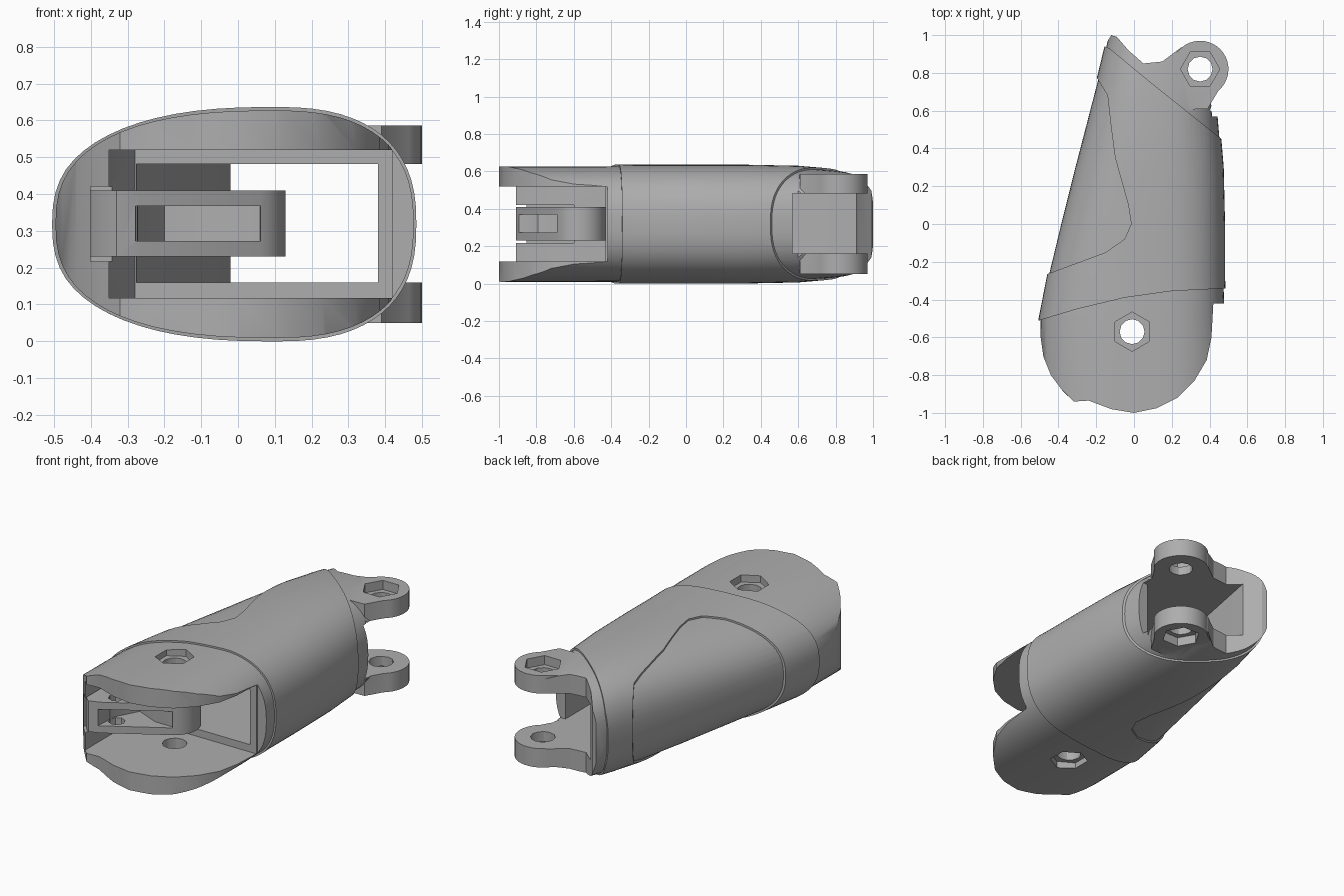
import bpy
import bmesh
from math import cos, sin, pi, radians, copysign

default_cube = bpy.data.objects.get("Cube")
if default_cube:
    bpy.data.objects.remove(default_cube, do_unlink=True)

MID_Z = 0.318
CENTRE_X = 0.1
KNUCKLE = (-0.01, -0.57)
LUG = (0.35, 0.82)

grey = bpy.data.materials.new("plain grey plastic")
grey.use_nodes = True
grey.diffuse_color = (0.42, 0.42, 0.42, 1)
grey.node_tree.nodes["Principled BSDF"].inputs["Base Color"].default_value = grey.diffuse_color


def make_object(name, bm):
    bmesh.ops.recalc_face_normals(bm, faces=bm.faces[:])
    mesh = bpy.data.meshes.new(name)
    bm.to_mesh(mesh)
    bm.free()
    mesh.materials.append(grey)
    obj = bpy.data.objects.new(name, mesh)
    bpy.context.scene.collection.objects.link(obj)
    return obj


def bridge(name, rings):
    """Skin a list of equal rings of points and cap both ends."""
    bm = bmesh.new()
    loops = [[bm.verts.new(p) for p in ring] for ring in rings]
    count = len(loops[0])
    for a, b in zip(loops, loops[1:]):
        for i in range(count):
            j = (i + 1) % count
            bm.faces.new((a[i], a[j], b[j], b[i]))
    bm.faces.new(loops[0])
    bm.faces.new(loops[-1])
    return make_object(name, bm)


def prism(name, outline, low, high):
    return bridge(name, [[(x, y, z) for x, y in outline] for z in (low, high)])


def arc(centre, radius, start, end, steps):
    angles = [radians(start + (end - start) * i / steps) for i in range(steps + 1)]
    return [(centre[0] + radius * cos(a), centre[1] + radius * sin(a)) for a in angles]


def polygon(centre, radius, sides, turn=0):
    return arc(centre, radius, turn, turn + 360, sides)[:-1]


def combine(target, other, operation):
    """Apply a boolean and discard the helper."""
    mod = target.modifiers.new("combine", "BOOLEAN")
    mod.operation = operation
    mod.solver = "EXACT"
    mod.object = other
    bpy.context.view_layer.update()
    graph = bpy.context.evaluated_depsgraph_get()
    mesh = bpy.data.meshes.new_from_object(target.evaluated_get(graph))
    target.modifiers.clear()
    target.data = mesh
    bpy.data.objects.remove(other, do_unlink=True)


def shell(name, grow, steps=64):
    """Rounded solid along y, from sections (y, left, right, half height)."""
    sections = [(-1.1, -0.5, 0.48, 0.309), (-0.5, -0.495, 0.48, 0.309),
                (-0.27, -0.45, 0.472, 0.308), (0, -0.385, 0.472, 0.308),
                (0.3, -0.31, 0.465, 0.308), (0.6, -0.232, 0.44, 0.302),
                (0.8, -0.18, 0.43, 0.285), (1.05, -0.12, 0.43, 0.25)]
    rings = []
    for y, left, right, half in sections:
        ring = []
        for i in range(steps):
            a = 2 * pi * i / steps
            u = copysign(abs(cos(a)) ** 0.8, cos(a))
            v = copysign(abs(sin(a)) ** 0.8, sin(a))
            reach = (right - CENTRE_X if u > 0 else CENTRE_X - left) + grow
            ring.append((CENTRE_X + u * reach, y, MID_Z + v * (half + grow)))
        rings.append(ring)
    return bridge(name, rings)


# Core body trimmed to its plan outline
body = shell("finger_segment_body", 0)
plan = [(-0.6, -0.52), (-0.497, -0.58), (-0.48, -0.7), (-0.44, -0.8), (-0.38, -0.88),
        (-0.32, -0.94), (-0.24, -0.935), (-0.12, -0.98), (0, -1), (0.12, -0.975),
        (0.23, -0.92), (0.32, -0.83), (0.385, -0.72), (0.41, -0.6), (0.42, -0.42),
        (0.6, -0.42), (0.6, 0.58), (0.4, 0.6), (0.45, 0.72), (0.4, 0.95),
        (0.25, 0.935), (0.15, 0.86), (0.05, 0.85), (-0.03, 0.92), (-0.09, 0.99),
        (-0.12, 1), (-0.17, 0.92), (-0.3, 0.85), (-0.6, 0.8)]
combine(body, prism("plan_trim", plan, -1, 2), "INTERSECT")

# Raised sleeve, leaving the side panel sunk
sleeve = shell("sleeve", 0.01)
sleeve_plan = [(-0.6, -0.53), (-0.5, -0.51), (-0.3, -0.45), (-0.05, -0.39), (0.2, -0.355),
               (0.6, -0.335), (0.6, 0.35), (0.45, 0.46), (0.1, 0.74), (-0.13, 0.93),
               (-0.25, 0.98), (-0.3, 0.78), (-0.2, 0.78), (-0.14, 0.68), (-0.12, 0.5),
               (-0.1, 0.35), (-0.03, 0.1), (-0.015, 0), (-0.05, -0.08), (-0.15, -0.15),
               (-0.46, -0.265), (-0.6, -0.3)]
combine(sleeve, prism("sleeve_trim", sleeve_plan, -1, 2), "INTERSECT")
combine(body, sleeve, "UNION")

# Hinge lugs at the back
lug_plan = arc(LUG, 0.15, -50, 140, 20) + [(0.15, 0.86), (0.12, 0.6), (0.39, 0.61)]
combine(body, prism("hinge_lugs", lug_plan, 0.05, 0.586), "UNION")

# Front pocket, its side notch, and the tunnel through to the back slot
pocket = [(-0.35, -1.2), (-0.35, -0.62), (-0.28, -0.43), (0.7, -0.43), (0.7, -1.2)]
combine(body, prism("front_pocket", pocket, 0.117, 0.519), "DIFFERENCE")
notch = [(-0.4, -1.2), (-0.4, -0.6), (-0.3, -0.6), (-0.3, -1.2)]
combine(body, prism("side_notch", notch, 0.217, 0.421), "DIFFERENCE")
tunnel = [(-0.28, -0.45), (0.38, -0.45), (0.38, 0.57), (0.7, 0.57),
          (0.7, 1.2), (-0.02, 1.2), (-0.02, 0.9)]
combine(body, prism("tunnel", tunnel, 0.16, 0.482), "DIFFERENCE")

# Forked anchor reaching from the side wall to the hinge axis
anchor_plan = arc(KNUCKLE, 0.14, -60, 90, 14) + [
    (-0.2, -0.46), (-0.42, -0.6), (-0.42, -0.78), (-0.37, -0.875), (-0.33, -0.91), (-0.27, -0.89)]
anchor = prism("forked_anchor", anchor_plan, 0.23, 0.41)
fork_gap = [(0.06, -0.68), (-0.06, -0.68), (-0.2, -0.62), (-0.27, -0.75), (-0.29, -1.1), (0.1, -1.1)]
combine(anchor, prism("fork_gap", fork_gap, 0.272, 0.368), "DIFFERENCE")
combine(anchor, prism("cord_hole", polygon((-0.23, -0.79), 0.045, 8), 0, 1), "DIFFERENCE")
combine(body, anchor, "UNION")

# Pin holes with hexagonal recesses on both outer sides
for centre, turn, depth in ((KNUCKLE, 30, 0.267), (LUG, 0, 0.215)):
    combine(body, prism("pin_hole", polygon(centre, 0.066, 12), -1, 2), "DIFFERENCE")
    for side in (-1, 1):
        ends = sorted((MID_Z + side * depth, MID_Z + side))
        combine(body, prism("hex_recess", polygon(centre, 0.104, 6, turn), *ends), "DIFFERENCE")

# Smooth shading with crisp edges
bpy.ops.object.select_all(action="DESELECT")
body.select_set(True)
bpy.context.view_layer.objects.active = body
bpy.ops.object.shade_smooth_by_angle(angle=radians(30))
